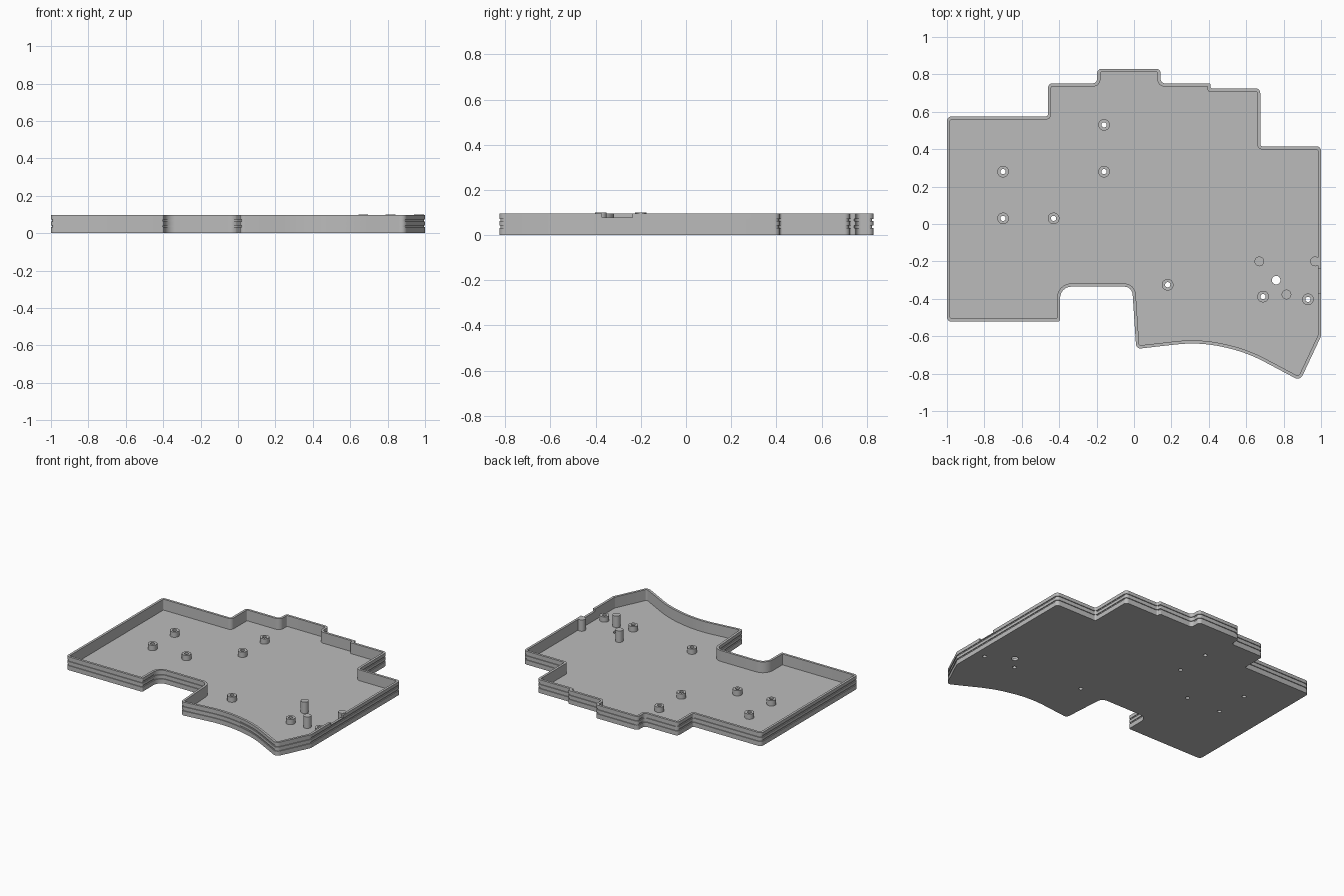
import bpy, bmesh, math
from mathutils import Vector

cube = bpy.data.objects.get("Cube")
if cube:
    bpy.data.objects.remove(cube, do_unlink=True)

grey = bpy.data.materials.new("plain grey")
grey.use_nodes = True
colour = (0.5, 0.5, 0.5, 1)
grey.diffuse_color = colour
grey.node_tree.nodes["Principled BSDF"].inputs["Base Color"].default_value = colour

TOP, FLOOR, WALL, BOSS_TOP, POST_TOP = 0.096, 0.018, 0.017, 0.056, 0.1
R = 0.024

# Case outline, counter-clockwise: x, y, corner radius
CORNERS = [
    (-1, -0.522, R), (-0.395, -0.522, R / 2), (-0.395, -0.335, 0.06), (-0.01, -0.335, 0.045),
    (0.012, -0.668, R), (0.35, -0.63, 0.8), (0.6, -0.685, 0.8), (0.888, -0.838, 0.03),
    (1, -0.6, 0.03), (1, 0.415, R), (0.675, 0.415, R / 2), (0.675, 0.725, R),
    (0.41, 0.725, 0.008), (0.41, 0.752, 0.008), (0.142, 0.752, R), (0.142, 0.83, R),
    (-0.197, 0.83, R), (-0.197, 0.752, R), (-0.46, 0.752, R), (-0.46, 0.575, R / 2),
    (-1, 0.575, R),
]


def finish(bm, name, smooth=True):
    bmesh.ops.recalc_face_normals(bm, faces=bm.faces)
    mesh = bpy.data.meshes.new(name)
    bm.to_mesh(mesh)
    bm.free()
    mesh.materials.append(grey)
    obj = bpy.data.objects.new(name, mesh)
    bpy.context.collection.objects.link(obj)
    if smooth:
        shade(obj)
    return obj


def shade(obj):
    bpy.ops.object.select_all(action="DESELECT")
    obj.select_set(True)
    bpy.context.view_layer.objects.active = obj
    bpy.ops.object.shade_smooth_by_angle(angle=math.radians(30))


def outline(inset, segments=8):
    """Inset the corner polygon by mitring, then round every corner."""
    pts = [Vector(c[:2]) for c in CORNERS]
    n = len(pts)
    sharp, radii = [], []
    for i, p in enumerate(pts):
        a, b = (p - pts[i - 1]).normalized(), (pts[(i + 1) % n] - p).normalized()
        na, nb = Vector((-a.y, a.x)), Vector((-b.y, b.x))
        sharp.append(p + (na + nb) * inset / (1 + na.dot(nb)))
        turn = 1 if a.cross(b) > 0 else -1
        radii.append(max(CORNERS[i][2] - turn * inset, 0.004))
    result = []
    for i, p in enumerate(sharp):
        before, after = sharp[i - 1] - p, sharp[(i + 1) % n] - p
        half = before.angle(after) / 2
        reach = min(radii[i] / math.tan(half), before.length * 0.48, after.length * 0.48)
        radius = reach * math.tan(half)
        centre = p + (before.normalized() + after.normalized()).normalized() * radius / math.sin(half)
        start = p + before.normalized() * reach - centre
        end = p + after.normalized() * reach - centre
        sweep = start.angle_signed(end)
        for k in range(segments + 1):
            t = -sweep * k / segments
            c, s = math.cos(t), math.sin(t)
            result.append(centre + Vector((start.x * c - start.y * s, start.x * s + start.y * c)))
    return result


def lathe(bm, x, y, profile, sides=32):
    """Closed solid of revolution from (radius, z) pairs, looped around."""
    rings = [[bm.verts.new((x + r * math.cos(math.tau * k / sides),
                            y + r * math.sin(math.tau * k / sides), z))
              for k in range(sides)] for r, z in profile]
    return rings


def bridge(bm, low, high):
    n = len(low)
    for k in range(n):
        bm.faces.new((low[k], low[(k + 1) % n], high[(k + 1) % n], high[k]))


def cylinder(bm, x, y, r, z0, z1):
    low, high = lathe(bm, x, y, [(r, z0), (r, z1)])
    bridge(bm, low, high)
    bm.faces.new(low)
    bm.faces.new(high)


# Tray: grooved outer wall, rim, inner wall and floor in one skin
section = [(0, 0)]
for z in (0.037, 0.067):
    h, d = 0.005, 0.006
    section += [(0, z - h), (d, z - h), (d, z + h), (0, z + h)]
section += [(0, TOP), (WALL, TOP), (WALL, FLOOR)]
bm = bmesh.new()
loops = [[bm.verts.new((p.x, p.y, z)) for p in outline(inset)] for inset, z in section]
for low, high in zip(loops, loops[1:]):
    bridge(bm, low, high)
bm.faces.new(loops[0])
bm.faces.new(loops[-1])
tray = finish(bm, "case_tray", False)

# Screw holes, reset hole and the side opening
BOSSES = [(-0.16, 0.53), (-0.16, 0.28), (-0.7, 0.28), (-0.7, 0.03), (-0.43, 0.03),
          (0.18, -0.325), (0.69, -0.388), (0.93, -0.403)]
HOLE = 0.014
bm = bmesh.new()
for x, y in BOSSES:
    cylinder(bm, x, y, HOLE, -0.05, FLOOR + 0.01)
cylinder(bm, 0.76, -0.3, 0.023, -0.05, FLOOR + 0.01)
box = bmesh.ops.create_cube(bm, size=1)["verts"]
bmesh.ops.scale(bm, verts=box, vec=(0.08, 0.135, 0.08))
bmesh.ops.translate(bm, verts=box, vec=(1.0, -0.305, 0.118))
cutter = finish(bm, "hole_cutter", False)
cutter.hide_render = True

cut = tray.modifiers.new("holes", "BOOLEAN")
cut.operation = "DIFFERENCE"
cut.solver = "EXACT"
cut.object = cutter
bpy.context.view_layer.objects.active = tray
bpy.ops.object.modifier_apply(modifier=cut.name)
bpy.data.objects.remove(cutter, do_unlink=True)
shade(tray)

# Hollow screw bosses
for i, (x, y) in enumerate(BOSSES):
    bm = bmesh.new()
    rings = lathe(bm, x, y, [(0.031, FLOOR), (0.031, BOSS_TOP), (HOLE, BOSS_TOP), (HOLE, FLOOR)])
    for k in range(len(rings)):
        bridge(bm, rings[k - 1], rings[k])
    finish(bm, f"screw_boss_{i + 1}")

# Solid support posts
for i, (x, y) in enumerate([(0.67, -0.2), (0.815, -0.377), (0.968, -0.2)]):
    bm = bmesh.new()
    cylinder(bm, x, y, 0.026, FLOOR, POST_TOP)
    finish(bm, f"support_post_{i + 1}")
